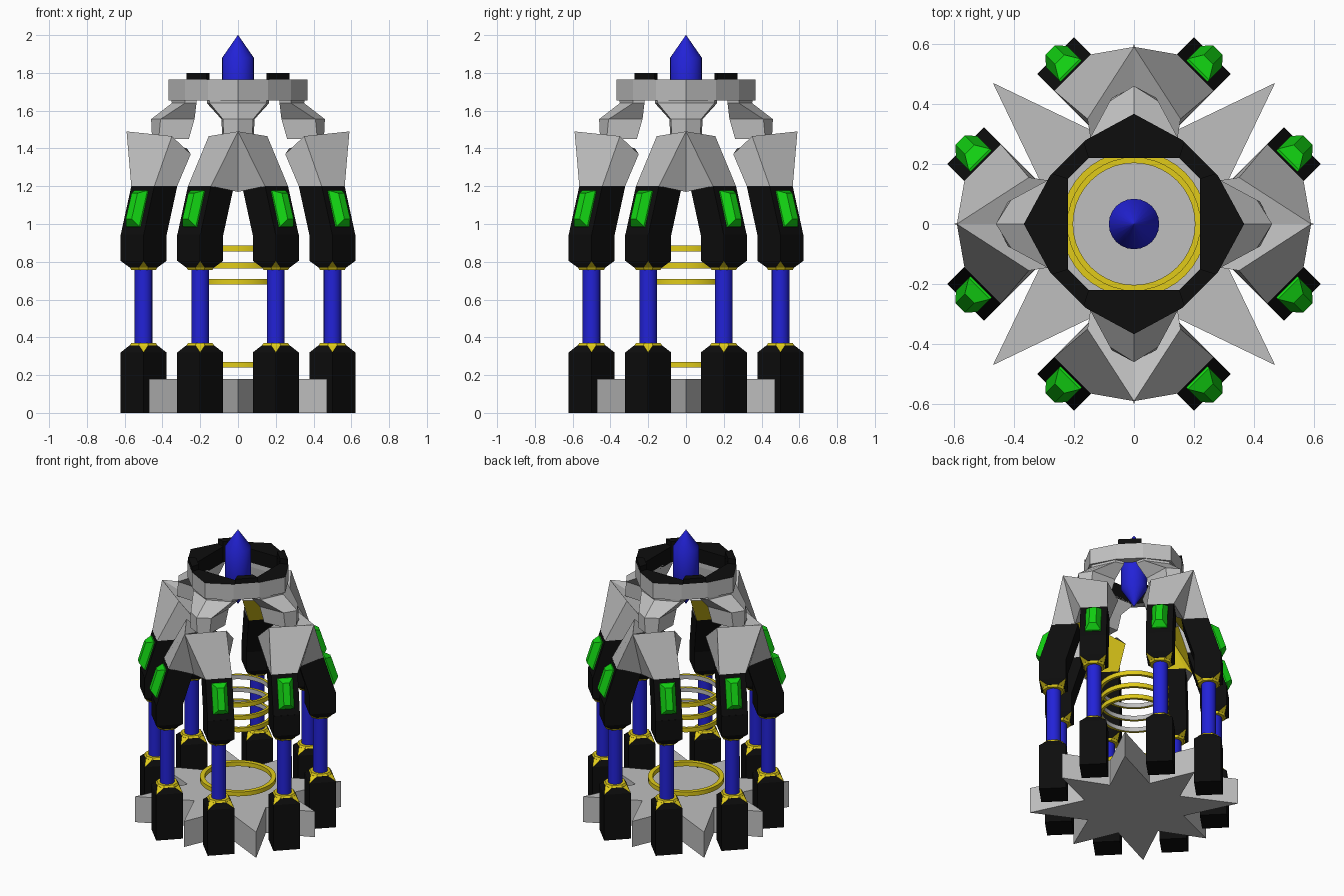
import bpy, bmesh, math
from mathutils import Matrix, Vector

if "Cube" in bpy.data.objects:
    bpy.data.objects.remove(bpy.data.objects["Cube"])


def material(name, col):
    m = bpy.data.materials.new(name)
    m.diffuse_color = (*col, 1)
    m.use_nodes = True
    m.node_tree.nodes["Principled BSDF"].inputs["Base Color"].default_value = m.diffuse_color
    return m


GREY = material("light_grey", (0.52, 0.52, 0.52))
BLACK = material("black", (0.004, 0.004, 0.004))
YELLOW = material("yellow", (0.75, 0.6, 0.01))
BLUE = material("blue", (0.016, 0.016, 0.68))
GREEN = material("green", (0.006, 0.65, 0.006))


def finish(name, bm, mats, rule=None, mat=Matrix()):
    """Turn a bmesh into an object; rule(face) picks the material slot."""
    bmesh.ops.recalc_face_normals(bm, faces=bm.faces)
    bm.normal_update()
    if rule:
        for f in bm.faces:
            f.material_index = rule(f)
    bm.transform(mat)
    me = bpy.data.meshes.new(name)
    bm.to_mesh(me)
    bm.free()
    for m in mats:
        me.materials.append(m)
    ob = bpy.data.objects.new(name, me)
    bpy.context.collection.objects.link(ob)
    return ob


def hull(name, pts, mats, rule=None, mat=Matrix()):
    bm = bmesh.new()
    for p in pts:
        bm.verts.new(p)
    bmesh.ops.convex_hull(bm, input=bm.verts)
    bmesh.ops.dissolve_limit(bm, angle_limit=0.01, verts=bm.verts, edges=bm.edges)
    return finish(name, bm, mats, rule, mat)


def loft(name, loops, mats, rule=None, mat=Matrix(), closed=False):
    """Skin equal-length loops; closed joins last to first, else caps."""
    bm = bmesh.new()
    vs = [[bm.verts.new(p) for p in lp] for lp in loops]
    n = len(loops[0])
    pairs = list(zip(vs, vs[1:])) + ([(vs[-1], vs[0])] if closed else [])
    for a, b in pairs:
        for i in range(n):
            j = (i + 1) % n
            bm.faces.new((a[i], a[j], b[j], b[i]))
    if not closed:
        bm.faces.new(vs[0])
        bm.faces.new(vs[-1])
    return finish(name, bm, mats, rule, mat)


def circle(r, z, n):
    return [(r * math.cos(2 * math.pi * i / n), r * math.sin(2 * math.pi * i / n), z) for i in range(n)]


def square(h, z, dx=0.0):
    return [(dx + h * a, h * b, z) for a in (-1, 1) for b in (-1, 1)]


def octagon(h, c, z):
    return [(a * p, b * q, z) for a in (-1, 1) for b in (-1, 1) for p, q in ((h, c), (c, h))]


def smooth(ob):
    bpy.ops.object.select_all(action='DESELECT')
    bpy.context.view_layer.objects.active = ob
    ob.select_set(True)
    bpy.ops.object.shade_smooth_by_angle(angle=math.radians(35))


def corner_rule(f):
    # the cut corners of the chamfers are yellow
    return 1 if abs(f.normal.x) > 0.2 and abs(f.normal.y) > 0.2 else 0


# Star-shaped base
star = []
for i in range(16):
    r = 0.33 if i % 2 else (0.6 if i % 4 == 0 else 0.665)
    star.append((r * math.cos(i * math.pi / 8), r * math.sin(i * math.pi / 8)))
loft("star_base", [[(x, y, z) for x, y in star] for z in (0, 0.18)], [GREY])

# Eight legs, two on every diagonal
H = 0.086
for q in range(4):
    for s in (-1, 1):
        M = Matrix.Rotation(math.radians(45 + 90 * q), 4, 'Z') @ Matrix.Translation((0.495, 0.212 * s, 0))
        hull("foot", square(H, 0) + square(H, 0.32) + octagon(0.07, 0.035, 0.357), [BLACK, YELLOW], corner_rule, M)
        hull("foot_collar", octagon(0.07, 0.035, 0.355) + octagon(0.062, 0.03, 0.37), [YELLOW], None, M)
        smooth(loft("leg_rod", [circle(0.047, z, 16) for z in (0.34, 0.8)], [BLUE], None, M))
        hull("knee_collar", octagon(0.07, 0.035, 0.772) + octagon(0.062, 0.03, 0.757), [YELLOW], None, M)
        hull("knee", square(H, 0.945) + square(H, 0.805) + octagon(0.07, 0.035, 0.77), [BLACK, YELLOW], corner_rule, M)
        hull("thigh", square(H, 0.94) + square(H, 1.2, -0.08), [BLACK], None, M)
        # faceted gem on the sloping outer face
        along, out = Vector((-0.305, 0, 0.952)), Vector((0.952, 0, 0.305))
        centre = Vector((H - 0.042, 0, 1.08))
        gem = [centre + along * (l * a) + Vector((0, w * b, 0)) + out * d
               for l, w, d in ((0.1, 0.05, -0.01), (0.1, 0.05, 0.008), (0.072, 0.022, 0.048))
               for a in (-1, 1) for b in (-1, 1)]
        hull("gem", gem, [GREEN], None, M)

# Armour over each pair of legs, and the arm up to the crown (x sideways, y outward)
half = {"P": (0, 0.59, 1.49), "Q": (0.155, 0.35, 1.465), "R": (0.14, 0.25, 1.37), "S": (0, 0.27, 1.4),
        "N": (0, 0.49, 1.17), "A": (0.143, 0.565, 1.2), "B": (0.265, 0.443, 1.2),
        "C": (0.022, 0.443, 1.2), "D": (0.143, 0.322, 1.2)}
for q in range(4):
    M = Matrix.Rotation(math.radians(90 * q), 4, 'Z')
    bm = bmesh.new()
    for s in (1, -1):
        v = {k: bm.verts.new((x * s, y, z)) for k, (x, y, z) in half.items()}
        for loop in ("PABQ", "PNA", "NCA", "QBDR", "SRDC", "SCN", "PQRS", "ACDB"):
            bm.faces.new([v[k] for k in loop])
    bmesh.ops.remove_doubles(bm, verts=bm.verts, dist=0.0005)
    # faces turned to the middle are yellow
    finish("shoulder_armour", bm, [GREY, YELLOW],
           lambda f: 1 if f.normal.y < -0.3 and f.normal.z < 0.3 and abs(f.normal.x) < 0.75
           and f.calc_center_median().y < 0.42 else 0, M)
    arm = [(1.67, 0.15, 0.28, 0.355, 0.22), (1.64, 0.15, 0.28, 0.35, 0.22),
           (1.555, 0.08, 0.41, 0.46, 0.23), (1.45, 0.075, 0.42, 0.455, 0.26)]
    loft("arm", [[(-w, side, z), (0, tip, z), (w, side, z), (w * 1.1, inner, z), (-w * 1.1, inner, z)]
                 for z, w, side, tip, inner in arm], [GREY], None, M)

# Crown: twelve-sided band, grey outside, black on top and inside
outer, inner = [], []
for q in range(4):
    R = Matrix.Rotation(math.radians(-90 * q), 3, 'Z')
    outer += [R @ Vector(p) for p in ((0, 0.367, 0), (0.16, 0.28, 0), (0.28, 0.16, 0))]
    inner += [R @ Vector(p) for p in ((0, 0.22, 0), (0.15, 0.22, 0), (0.22, 0.15, 0))]


def at(loop, z):
    return [(p.x, p.y, z) for p in loop]


def crown_rule(f):
    c = f.calc_center_median()
    inward = f.normal.x * c.x + f.normal.y * c.y < -0.01
    return 1 if f.normal.z > 0.5 or inward else 0


loft("crown", [at(outer, 1.655), at(outer, 1.765), at(inner, 1.765), at(inner, 1.655)],
     [GREY, BLACK], crown_rule, closed=True)
for q in range(4):
    M = Matrix.Rotation(math.radians(45 + 90 * q), 4, 'Z')
    hull("crown_plate", [(u, v * s, z) for u, v in ((0.262, 0.05), (0.311, 0.075)) for s in (-1, 1)
                         for z in (1.755, 1.8)], [BLACK], None, M)

# Floating hoops, grey on the inside of the upper three
for z, ri, ro, h in ((0.255, 0.212, 0.242, 0.015), (0.695, 0.203, 0.222, 0.015),
                     (0.78, 0.203, 0.222, 0.015), (0.87, 0.203, 0.222, 0.015)):
    smooth(loft("hoop", [circle(ro, z - h, 40), circle(ro, z + h, 40), circle(ri, z + h, 40), circle(ri, z - h, 40)],
                [YELLOW, GREY], lambda f, z=z: 1 if z > 0.5 and abs(f.normal.z) < 0.5
                and f.normal.dot(Vector((*f.calc_center_median().xy, 0))) < 0 else 0, closed=True))

# Pointed crystal in the crown
smooth(loft("crystal", [circle(r, z, 24) for r, z in ((0.001, 1.48), (0.084, 1.61), (0.084, 1.88), (0.001, 2.0))], [BLUE]))
